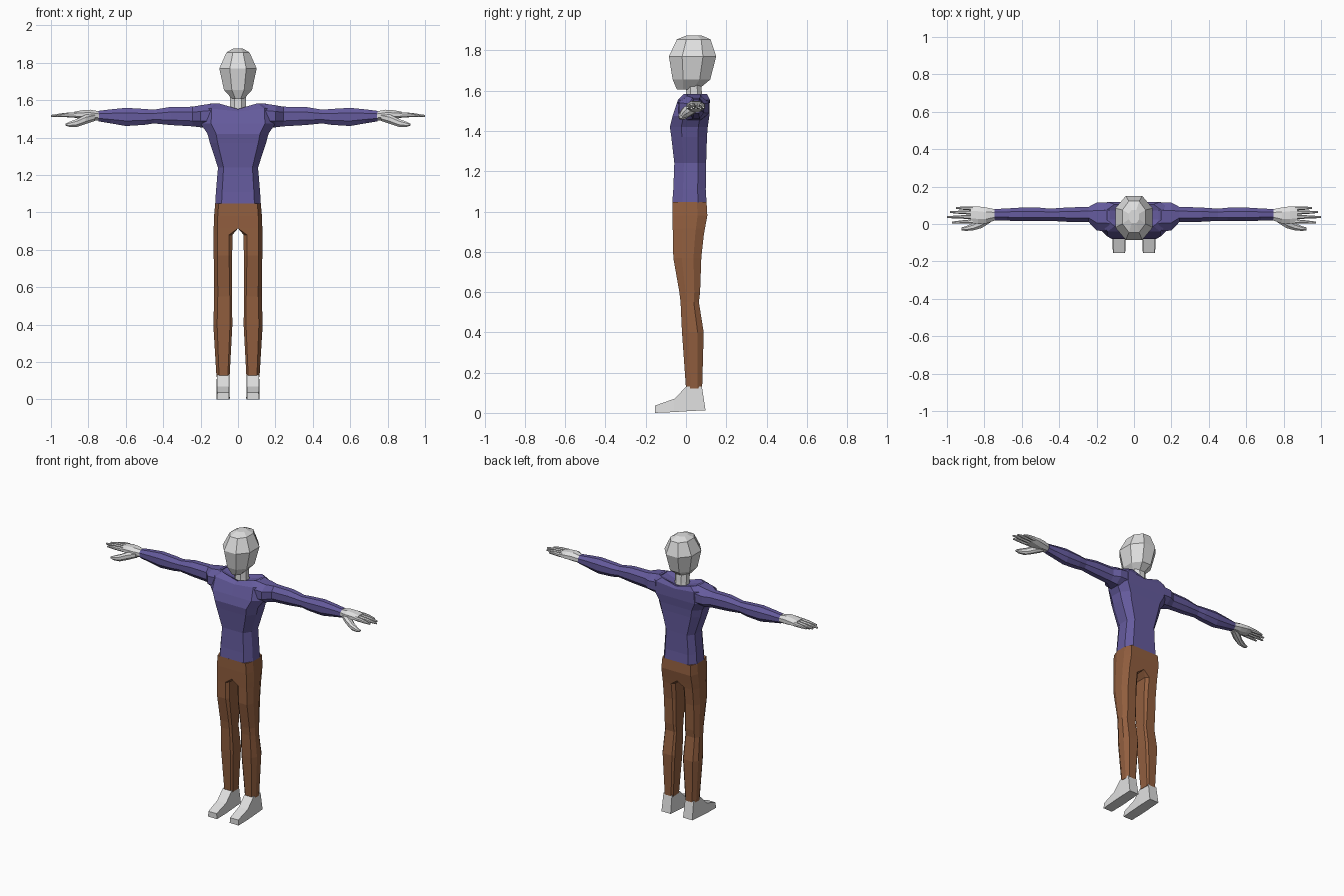
import bpy, bmesh
from mathutils import Vector


def material(name, rgb):
    m = bpy.data.materials.new(name)
    m.diffuse_color = (*rgb, 1)
    return m


GREY = material("pale grey", (0.74, 0.74, 0.74))
PURPLE = material("purple cloth", (0.13, 0.105, 0.34))
BROWN = material("brown cloth", (0.29, 0.115, 0.05))


def loft(name, rings, mat, mirror=False):
    """Skin a list of equal-length point rings, cap both ends."""
    bm = bmesh.new()
    rows = [[bm.verts.new(p) for p in ring] for ring in rings]
    n = len(rows[0])
    for a, b in zip(rows, rows[1:]):
        for i in range(n):
            j = (i + 1) % n
            bm.faces.new((a[i], a[j], b[j], b[i]))
    bm.faces.new(rows[0])
    bm.faces.new(rows[-1])
    bmesh.ops.recalc_face_normals(bm, faces=bm.faces)
    if mirror:  # drop faces lying on the mirror plane
        seam = [f for f in bm.faces if all(abs(v.co.x) < 1e-5 for v in f.verts)]
        bmesh.ops.delete(bm, geom=seam, context='FACES')
    me = bpy.data.meshes.new(name)
    bm.to_mesh(me)
    bm.free()
    me.materials.append(mat)
    ob = bpy.data.objects.new(name, me)
    bpy.context.collection.objects.link(ob)
    if mirror:
        ob.modifiers.new("mirror", 'MIRROR').use_clip = True
    return ob


def chamfered(u0, u1, v0, v1, c=0.28):
    """Eight-sided section in two dimensions."""
    du, dv = (u1 - u0) * c, (v1 - v0) * c
    return [(u0 + du, v0), (u1 - du, v0), (u1, v0 + dv), (u1, v1 - dv),
            (u1 - du, v1), (u0 + du, v1), (u0, v1 - dv), (u0, v0 + dv)]


def level(z, w, y0, y1, c=0.28):
    return [(x, y, z) for x, y in chamfered(-w, w, y0, y1, c)]


def across(x, y0, y1, z0, z1, c=0.28):
    return [(x, y, z) for y, z in chamfered(y0, y1, z0, z1, c)]


# Head and neck
loft("head", [level(1.605, 0.03, -0.045, 0.06), level(1.655, 0.075, -0.066, 0.12),
              level(1.77, 0.10, -0.085, 0.15), level(1.855, 0.062, -0.045, 0.122),
              level(1.875, 0.028, 0.005, 0.075)], GREY)
loft("neck", [level(1.52, 0.045, 0.0, 0.085), level(1.57, 0.042, 0.0, 0.08),
              level(1.65, 0.045, 0.0, 0.075)], GREY)


# Shirt body: ten-sided rings, the centre line dips at the collar
def torso_ring(z, w, y0, y1, dip=0.0):
    d, s = y1 - y0, 0.72 * w
    half = [(s, y0, z), (w, y0 + 0.3 * d, z), (w, y0 + 0.75 * d, z), (s, y1, z)]
    return ([(0, y0, z - dip)] + half + [(0, y1, z - dip)]
            + [(-x, y, h) for x, y, h in reversed(half)])


loft("shirt_body", [torso_ring(*r) for r in (
    (1.045, 0.122, -0.068, 0.102), (1.11, 0.118, -0.063, 0.098),
    (1.24, 0.107, -0.058, 0.10), (1.37, 0.15, -0.073, 0.104),
    (1.42, 0.163, -0.08, 0.108), (1.475, 0.20, -0.066, 0.116),
    (1.555, 0.195, -0.04, 0.118, 0.015), (1.583, 0.145, -0.012, 0.105, 0.03),
    (1.552, 0.045, 0.0, 0.085))], PURPLE)

# Sleeves
loft("sleeves", [across(*r) for r in (
    (0.13, -0.04, 0.115, 1.45, 1.583), (0.20, -0.035, 0.114, 1.455, 1.573),
    (0.242, 0.01, 0.092, 1.46, 1.565), (0.36, 0.012, 0.088, 1.467, 1.564),
    (0.45, 0.017, 0.082, 1.476, 1.549), (0.50, 0.015, 0.087, 1.468, 1.553),
    (0.60, 0.015, 0.088, 1.462, 1.559), (0.68, 0.018, 0.083, 1.476, 1.551),
    (0.745, 0.02, 0.08, 1.487, 1.543))], PURPLE, True)

# Hands: palm, four fingers and a thumb
loft("palms", [across(*r) for r in (
    (0.735, 0.023, 0.077, 1.492, 1.539), (0.79, 0.002, 0.088, 1.493, 1.549),
    (0.835, 0.002, 0.094, 1.498, 1.546), (0.875, 0.004, 0.094, 1.506, 1.538))], GREY, True)
for label, y, tip, end in (("index", 0.014, 0.972, 0.008), ("middle", 0.038, 1.0, 0.037),
                           ("ring", 0.061, 0.985, 0.064), ("little", 0.083, 0.952, 0.086)):
    mid = (0.865 + tip) / 2
    loft(label + "_fingers", [
        across(0.86, y - 0.011, y + 0.011, 1.508, 1.536),
        across(mid, (y + end) / 2 - 0.009, (y + end) / 2 + 0.009, 1.509, 1.532),
        across(tip, end - 0.005, end + 0.005, 1.511, 1.521)], GREY, True)
loft("thumbs", [across(*r) for r in (
    (0.765, 0.01, 0.06, 1.489, 1.53), (0.815, -0.022, 0.035, 1.472, 1.522),
    (0.86, -0.034, 0.005, 1.457, 1.50), (0.90, -0.037, -0.012, 1.457, 1.485),
    (0.922, -0.034, -0.018, 1.464, 1.474))], GREY, True)


# Trousers: each half runs from the waist to the ankle
def leg_ring(z, x0, x1, y0, y1):
    d = y1 - y0
    f = 0.12 * d if x0 > 0 else 0
    e = 0.2 * (x1 - max(x0, 0.03))
    return [(x0, y0 + f, z), (x0 + f, y0, z), (x1 - e, y0, z), (x1, y0 + 0.3 * d, z),
            (x1, y0 + 0.72 * d, z), (x1 - e, y1, z), (x0 + f, y1, z), (x0, y1 - f, z)]


legs = loft("trousers", [leg_ring(*r) for r in (
    (1.047, 0, 0.122, -0.068, 0.102), (0.98, 0, 0.128, -0.068, 0.106),
    (0.915, 0, 0.13, -0.066, 0.094), (0.88, 0.03, 0.13, -0.065, 0.088),
    (0.77, 0.031, 0.13, -0.063, 0.076), (0.60, 0.033, 0.127, -0.033, 0.07),
    (0.55, 0.033, 0.127, -0.027, 0.064), (0.40, 0.030, 0.132, -0.02, 0.088),
    (0.12, 0.045, 0.115, 0.0, 0.08))], BROWN, True)
bm = bmesh.new()
bm.from_mesh(legs.data)
bmesh.ops.remove_doubles(bm, verts=bm.verts, dist=1e-5)
bm.to_mesh(legs.data)
bm.free()

# Shoes: side profile given in slices from heel to toe (y, bottom z, top y, top z, half width)
shoe = []
for yb, zb, yt, zt, w in ((0.097, 0.013, 0.079, 0.13, 0.034), (0.0, 0.008, 0.001, 0.13, 0.036),
                          (-0.06, 0.004, -0.058, 0.07, 0.036), (-0.155, 0.0, -0.155, 0.036, 0.033)):
    shoe.append([(0.08 - w, yb, zb), (0.08 + w, yb, zb),
                 (0.08 + w * 0.92, yt, zt), (0.08 - w * 0.92, yt, zt)])
loft("shoes", shoe, GREY, True)
